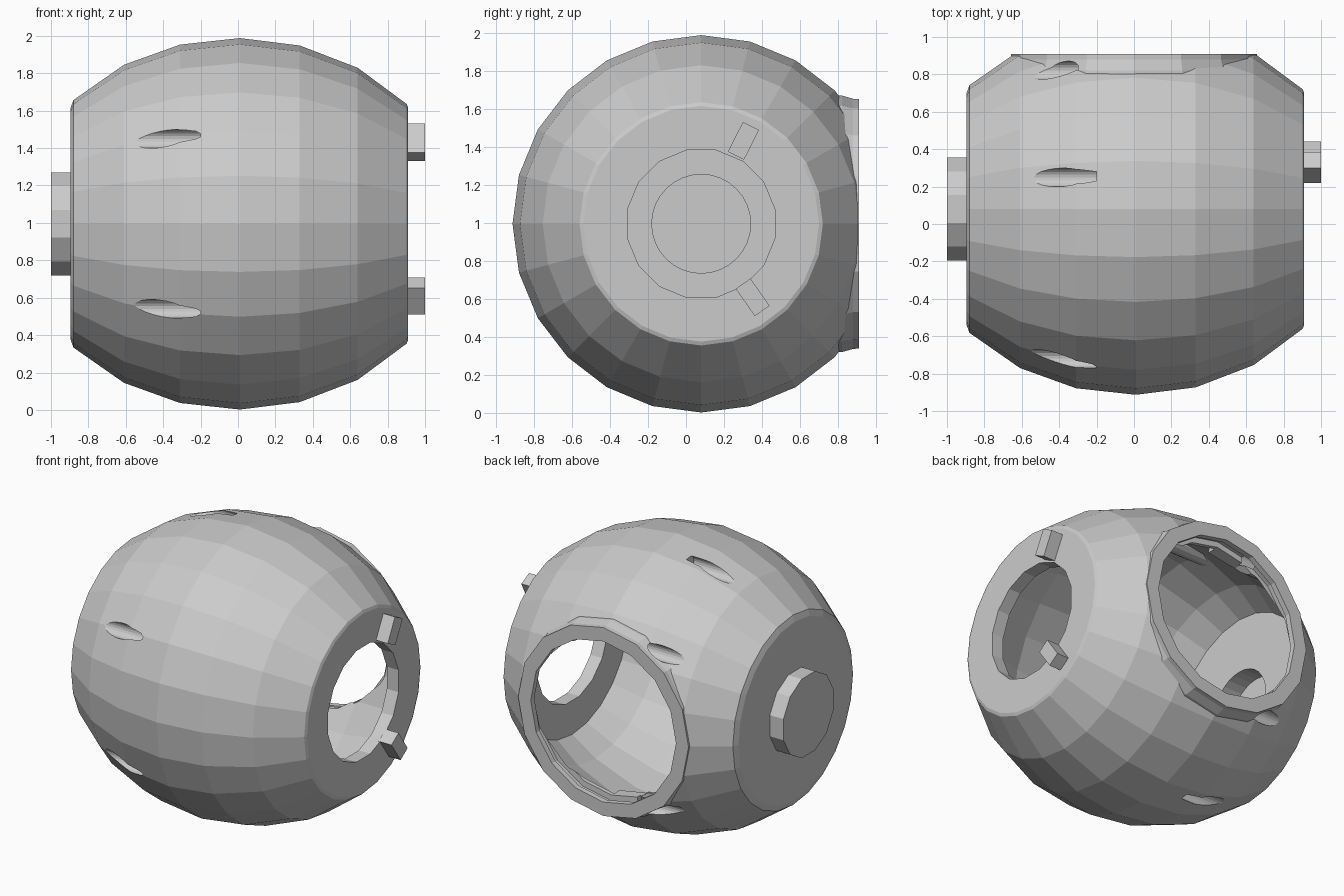
import bpy, bmesh
from math import sin, cos, pi, radians, sqrt
from mathutils import Matrix

if "Cube" in bpy.data.objects:
    bpy.data.objects.remove(bpy.data.objects["Cube"])

CY, CZ, R, A = 0.08, 0.995, 0.993, 1.18   # body centre, radius, half length of ellipsoid

def lathe(name, profile, n, axis='X', half=False, oy=CY, oz=CZ):
    """Closed solid of revolution; profile = [(position along axis, radius)]."""
    bm = bmesh.new()
    rings = []
    for t, r in profile:
        ring = []
        for i in range(n):
            a = 2 * pi * (i + (0.5 if half else 0)) / n
            u, v = r * sin(a), r * cos(a)
            co = (t, u + oy, v + oz) if axis == 'X' else (u, t, v + oz)
            ring.append(bm.verts.new(co))
        rings.append(ring)
    for p, q in zip(rings, rings[1:]):
        for i in range(n):
            j = (i + 1) % n
            bm.faces.new((p[i], p[j], q[j], q[i]))
    bm.faces.new(rings[0])
    bm.faces.new(rings[-1])
    return finish(name, bm)

def box(name, size, matrix):
    bm = bmesh.new()
    bmesh.ops.create_cube(bm, size=1, matrix=matrix @ Matrix.Diagonal((*size, 1)))
    return finish(name, bm)

def finish(name, bm):
    bmesh.ops.recalc_face_normals(bm, faces=bm.faces)
    me = bpy.data.meshes.new(name)
    bm.to_mesh(me)
    bm.free()
    ob = bpy.data.objects.new(name, me)
    bpy.context.collection.objects.link(ob)
    return ob

def boolean(target, other, op):
    """Apply a boolean and discard the helper."""
    m = target.modifiers.new("bool", 'BOOLEAN')
    m.operation, m.object, m.solver = op, other, 'EXACT'
    bpy.context.view_layer.objects.active = target
    bpy.ops.object.modifier_apply(modifier=m.name)
    bpy.data.objects.remove(other, do_unlink=True)

def ell(x, off=0.0):
    return R * sqrt(1 - (x / A) ** 2) - off

# Outer barrel: faceted ellipsoid with flat, slightly bevelled ends
xs = [-0.88, -0.61, -0.31, 0.01, 0.33, 0.64, 0.902]
body = lathe("hollow_body", [(-0.895, 0.62)] + [(x, ell(x)) for x in xs] + [(0.91, 0.62)], 24)

# Collar around the rear opening, trimmed flat
boolean(body, lathe("collar", [(0.70, 0.68), (0.82, 0.675), (0.88, 0.658), (0.95, 0.655)], 16, 'Y'), 'UNION')
boolean(body, box("rear_trim", (3, 1, 3), Matrix.Translation((0, 1.41, CZ))), 'DIFFERENCE')

# Left peg
boolean(body, lathe("peg", [(-1.0, 0.285), (-0.85, 0.285)], 12, half=True), 'UNION')

# Inner cavity, with screw bosses left standing inside
screws = [s * sgn for s in (10.6, 53.7, -60.4) for sgn in (1,)]
screws += [180 - s for s in screws]
pos = [(CY + 0.92 * sin(radians(s)), CZ + 0.92 * cos(radians(s))) for s in screws]
inner = [-0.80, -0.61, -0.31, 0.01, 0.33, 0.64, 0.82]
cavity = lathe("cavity", [(x, ell(x, 0.09)) for x in inner], 24)
for y, z in pos:
    boolean(cavity, lathe("boss", [(-0.9, 0.09), (0.0, 0.09)], 16, oy=y, oz=z), 'DIFFERENCE')
boolean(body, cavity, 'DIFFERENCE')

# Right opening, recess in the peg, stepped rear opening
boolean(body, lathe("right_hole", [(0.6, 0.395), (1.1, 0.395)], 16, half=True), 'DIFFERENCE')
boolean(body, lathe("peg_recess", [(-0.94, 0.26), (-0.6, 0.26)], 32), 'DIFFERENCE')
boolean(body, lathe("rear_hole", [(0.5, 0.545), (0.82, 0.545), (0.821, 0.585),
                                  (0.87, 0.585), (0.871, 0.56), (1.1, 0.56)], 16, 'Y'), 'DIFFERENCE')

# Slanting screw holes in the shell
for y, z in pos:
    boolean(body, lathe("drill", [(-0.75, 0.05), (-0.2, 0.05)], 20, oy=y, oz=z), 'DIFFERENCE')

# Two locating tabs on the right rim
for name, ang, r in (("upper_tab", 27, 0.49), ("lower_tab", 145, 0.472)):
    a = radians(ang)
    m = Matrix.Translation((0.95, CY + r * sin(a), CZ + r * cos(a))) @ Matrix.Rotation(-a, 4, 'X')
    box(name, (0.10, 0.095, 0.175), m)
